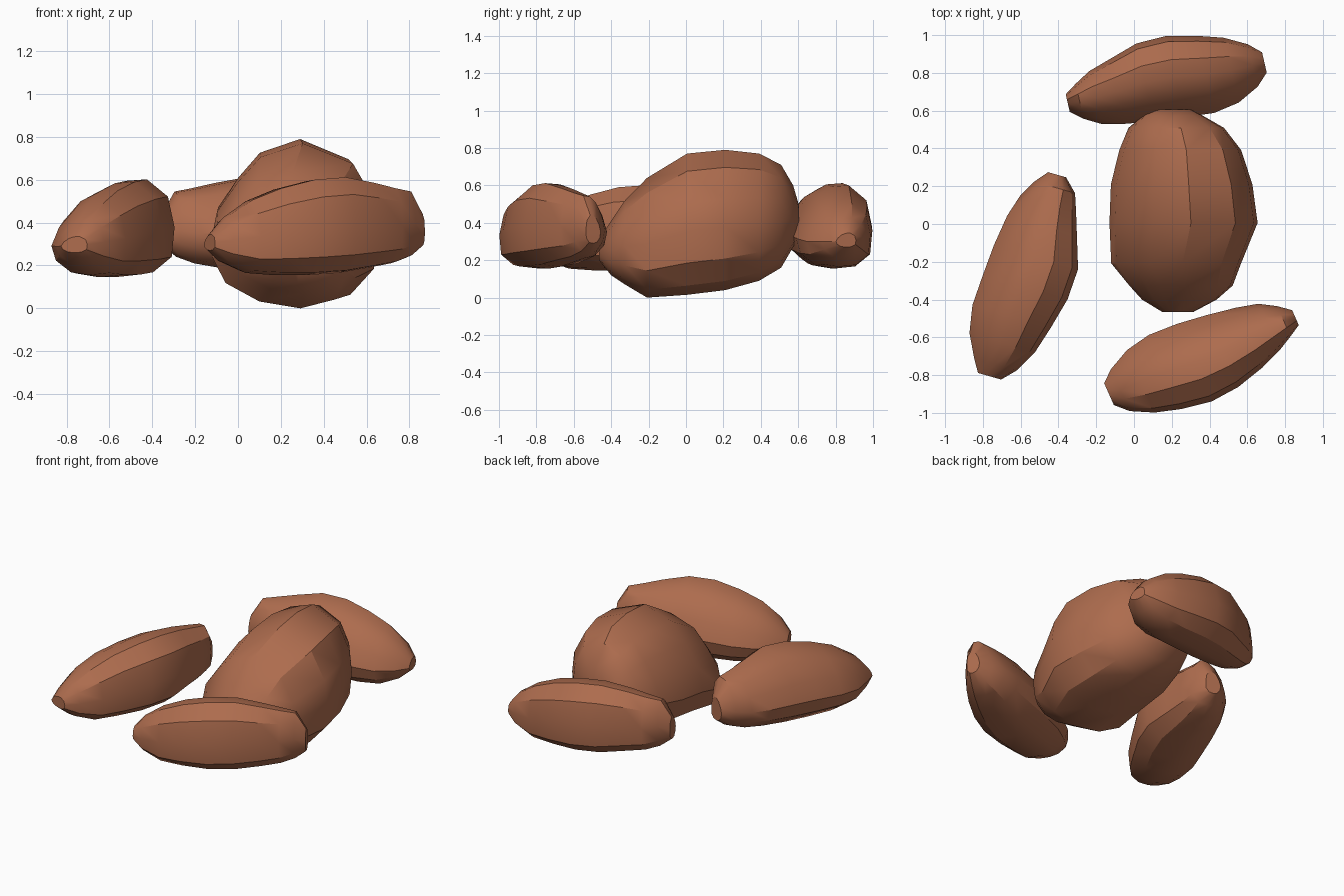
import bpy, bmesh, math
from mathutils import Vector, Matrix

if "Cube" in bpy.data.objects:
    bpy.data.objects.remove(bpy.data.objects["Cube"])

clay = bpy.data.materials.new("brown_stone")
clay.diffuse_color = (0.42, 0.15, 0.076, 1)
clay.use_nodes = True
clay.node_tree.nodes["Principled BSDF"].inputs["Base Color"].default_value = clay.diffuse_color

# cross-sections: (left/right, down/up) in -1..1, seen along the stone's long axis
SECTION_SMALL = [(1, -.2), (.8, .3), (.42, .75), (0, .97), (-.42, 1), (-.86, .64),
                 (-1, 0), (-.94, -.62), (-.55, -.94), (0, -1), (.48, -.92), (.88, -.6)]
SECTION_BIG = [(1, -.25), (.92, .15), (.67, .52), (.4, .83), (-.1, 1), (-.7, .75), (-.95, .3),
               (-1, -.1), (-.95, -.55), (-.67, -.87), (-.2, -1), (.36, -.9), (.82, -.63)]

# side profiles: (position along axis, underside height, top height)
PROFILE_SMALL = [(0, .27, .345), (.06, .215, .425), (.17, .165, .505), (.3, .155, .56), (.45, .155, .60),
                 (.6, .165, .612), (.75, .19, .585), (.86, .21, .56), (.94, .24, .545), (1, .29, .44)]
PROFILE_BIG = [(0, .20, .31), (.06, .12, .41), (.13, .07, .52), (.24, .0, .64), (.44, .015, .77),
               (.63, .04, .79), (.80, .09, .77), (.91, .16, .71), (.97, .27, .60), (1, .33, .49)]


def chord(pts, t):
    """Extent of a plan outline across its axis at position t."""
    hits = []
    for a, b in zip(pts, pts[1:] + pts[:1]):
        if (a.x - t) * (b.x - t) <= 0 and a.x != b.x:
            hits.append(a.y + (b.y - a.y) * (t - a.x) / (b.x - a.x))
    return min(hits), max(hits)


def stone(name, angle, outline, profile, section, dz=0):
    """Loft a faceted stone inside a plan outline and a side profile."""
    rot = Matrix.Rotation(math.radians(angle), 3, 'Z')
    pts = [rot.transposed() @ Vector((x, y, 0)) for x, y in outline]
    t0, t1 = min(p.x for p in pts), max(p.x for p in pts)
    bm = bmesh.new()
    rings = []
    for s, lo, hi in profile:
        t = t0 + (t1 - t0) * s
        inner = t0 + (t1 - t0) * min(max(s, .008), .992)
        r, l = chord(pts, inner)
        ring = []
        for u, v in section:
            p = rot @ Vector((t, (l + r) / 2 + u * (l - r) / 2, 0))
            p.z = (lo + hi) / 2 + v * (hi - lo) / 2 + dz
            ring.append(bm.verts.new(p))
        rings.append(ring)
    n = len(section)
    for a, b in zip(rings, rings[1:]):
        for i in range(n):
            j = (i + 1) % n
            bm.faces.new((a[i], a[j], b[j], b[i]))
    bm.faces.new(rings[0])
    bm.faces.new(rings[-1])
    bmesh.ops.recalc_face_normals(bm, faces=bm.faces)
    me = bpy.data.meshes.new(name)
    bm.to_mesh(me)
    bm.free()
    me.materials.append(clay)
    ob = bpy.data.objects.new(name, me)
    bpy.context.collection.objects.link(ob)
    bpy.ops.object.select_all(action='DESELECT')
    ob.select_set(True)
    bpy.context.view_layer.objects.active = ob
    bpy.ops.object.shade_smooth_by_angle(angle=math.radians(32))


# large middle stone
stone("middle_stone", 90,
      [(-.13, 0), (-.12, .27), (-.04, .5), (.08, .6), (.28, .605), (.4, .56), (.52, .48), (.6, .33),
       (.64, .15), (.655, 0), (.57, -.2), (.51, -.36), (.34, -.455), (.17, -.465), (.06, -.42), (-.12, -.22)],
      PROFILE_BIG, SECTION_BIG)

# three long stones around it
stone("front_stone", 24,
      [(-.11, -.74), (.02, -.61), (.25, -.52), (.5, -.45), (.7, -.415), (.83, -.46), (.87, -.53), (.8, -.64),
       (.67, -.77), (.53, -.88), (.36, -.965), (.02, -1.01), (-.11, -.95), (-.155, -.85)],
      PROFILE_SMALL, SECTION_SMALL)
stone("back_stone", 193,
      [(.70, .81), (.64, .70), (.49, .60), (.38, .58), (0, .53), (-.22, .53), (-.34, .6), (-.36, .68),
       (-.27, .79), (.02, .96), (.21, 1.005), (.56, .98), (.68, .9)],
      PROFILE_SMALL, SECTION_SMALL)
stone("left_stone", 74,
      [(-.70, -.815), (-.82, -.79), (-.86, -.67), (-.88, -.5), (-.8, -.27), (-.7, 0), (-.57, .2), (-.45, .27),
       (-.37, .25), (-.31, .16), (-.295, -.27), (-.37, -.44), (-.57, -.75)],
      PROFILE_SMALL, SECTION_SMALL, -.01)
